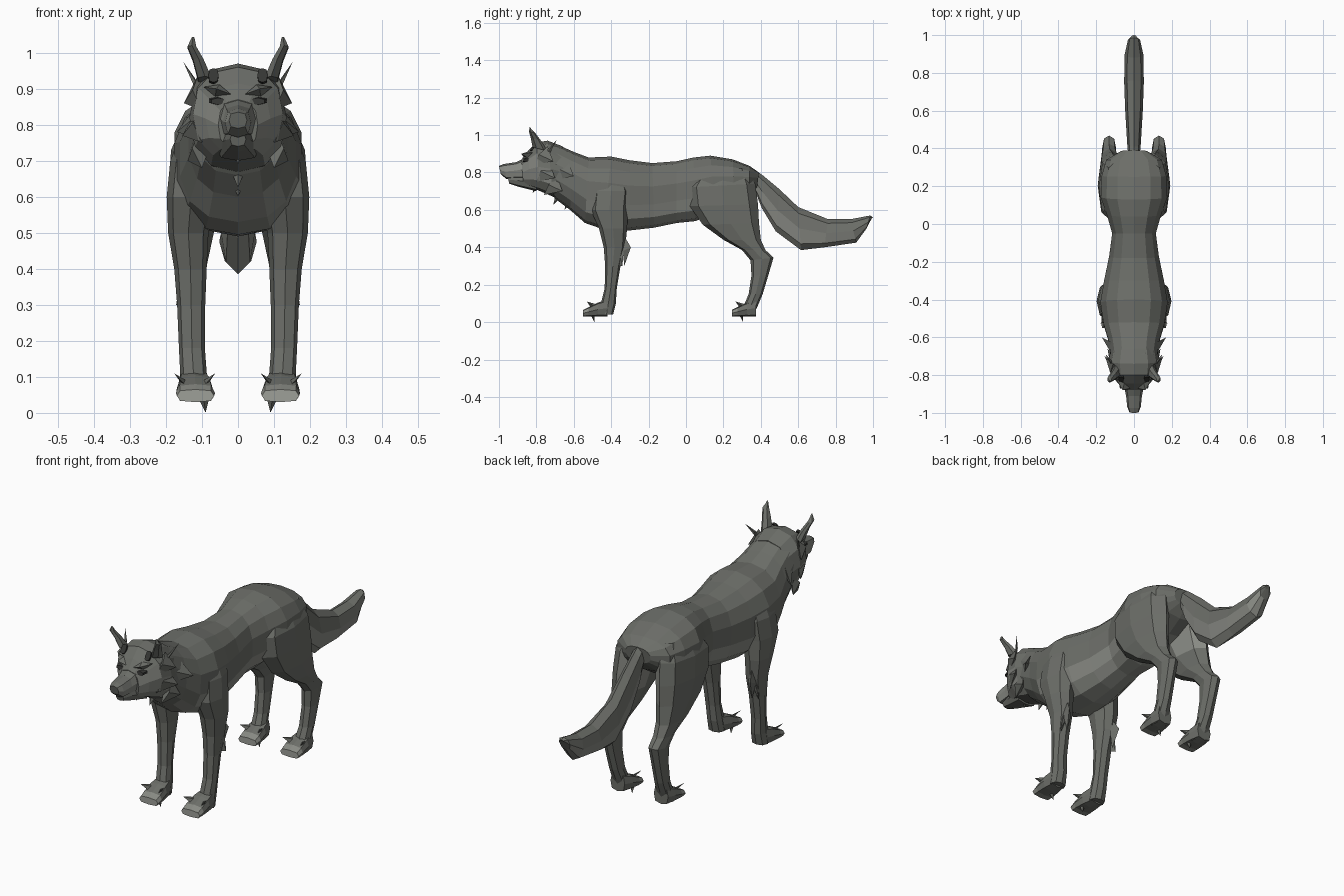
import bpy, bmesh, math
from mathutils import Vector


def material(name, rgb):
    m = bpy.data.materials.new(name)
    m.diffuse_color = (*rgb, 1)
    return m


MATS = [material("grey_fur", (0.15, 0.156, 0.14)),
        material("light_underfur", (0.25, 0.257, 0.232)),
        material("pale_toes", (0.34, 0.35, 0.315)),
        material("dark_eye", (0.035, 0.036, 0.033))]
FUR, LIGHT, PALE, DARK = range(4)


def finish(name, bm, rule):
    """Rule is a material index, or a function of face centre and normal."""
    bmesh.ops.recalc_face_normals(bm, faces=bm.faces)
    bm.normal_update()
    for f in bm.faces:
        f.material_index = rule(f.calc_center_median(), f.normal) if callable(rule) else rule
    me = bpy.data.meshes.new(name)
    bm.to_mesh(me)
    bm.free()
    for m in MATS:
        me.materials.append(m)
    ob = bpy.data.objects.new(name, me)
    bpy.context.collection.objects.link(ob)
    return ob


def loft(name, sections, sides=10, power=1.0, side=1, rule=FUR):
    """Section: (y, z of one edge, y, z of the opposite edge, centre x, half width)."""
    bm = bmesh.new()
    rings = []
    for y1, z1, y2, z2, cx, hw in sections:
        mid = Vector((cx * side, (y1 + y2) / 2, (z1 + z2) / 2))
        axis = Vector((0, (y1 - y2) / 2, (z1 - z2) / 2))
        ring = []
        for i in range(sides):
            a = 2 * math.pi * i / sides
            c, s = math.cos(a), math.sin(a)
            c = math.copysign(abs(c) ** power, c)
            s = math.copysign(abs(s) ** power, s)
            ring.append(bm.verts.new(mid + axis * c + Vector((hw * s, 0, 0))))
        rings.append(ring)
    for r, q in zip(rings, rings[1:]):
        for i in range(sides):
            j = (i + 1) % sides
            bm.faces.new((r[i], r[j], q[j], q[i]))
    bm.faces.new(rings[0])
    bm.faces.new(rings[-1][::-1])
    return finish(name, bm, rule)


def tuft(name, base_a, base_b, tip, thick=0.012, side=1, rule=FUR):
    """Thin pointed blade standing on the line a-b."""
    a, b, t = (Vector((p[0] * side, p[1], p[2])) for p in (base_a, base_b, tip))
    n = (b - a).cross(t - a).normalized() * thick
    mid = (a + b) / 2
    bm = bmesh.new()
    v = [bm.verts.new(p) for p in (a, mid + n, b, mid - n, t)]
    for i in range(4):
        bm.faces.new((v[i], v[(i + 1) % 4], v[4]))
    bm.faces.new(v[:4])
    return finish(name, bm, rule)


# Torso and neck, from the nape to the rump, with a light chest and belly
loft("torso", [
    (-0.76, 0.965, -0.74, 0.72, 0, 0.10), (-0.69, 0.95, -0.70, 0.66, 0, 0.125),
    (-0.60, 0.91, -0.62, 0.60, 0, 0.14), (-0.52, 0.88, -0.54, 0.53, 0, 0.165),
    (-0.40, 0.885, -0.44, 0.495, 0, 0.182), (-0.30, 0.865, -0.30, 0.49, 0, 0.162),
    (-0.18, 0.85, -0.17, 0.505, 0, 0.135), (-0.05, 0.86, -0.05, 0.53, 0, 0.118),
    (0.04, 0.88, 0.05, 0.54, 0, 0.145), (0.13, 0.89, 0.16, 0.58, 0, 0.18),
    (0.25, 0.87, 0.26, 0.62, 0, 0.175), (0.34, 0.835, 0.34, 0.67, 0, 0.15),
    (0.39, 0.80, 0.38, 0.72, 0, 0.07)], 14, 0.85,
    rule=lambda c, n: LIGHT if n.z < -0.25 and c.z < 0.64 else FUR)

# Skull with light cheeks
loft("head", [
    (-0.88, 0.87, -0.87, 0.73, 0, 0.055), (-0.845, 0.915, -0.83, 0.72, 0, 0.09),
    (-0.80, 0.96, -0.78, 0.70, 0, 0.125), (-0.74, 0.97, -0.71, 0.67, 0, 0.135),
    (-0.66, 0.94, -0.64, 0.66, 0, 0.12)], 12, 0.85,
    rule=lambda c, n: LIGHT if 0.71 < c.z < 0.86 and c.y < -0.7 and abs(c.x) > 0.03 else FUR)

# Muzzle: upper snout and lower jaw
loft("snout", [
    (-1.0, 0.835, -0.99, 0.79, 0, 0.025), (-0.975, 0.845, -0.96, 0.765, 0, 0.036),
    (-0.91, 0.855, -0.91, 0.765, 0, 0.042), (-0.82, 0.895, -0.82, 0.76, 0, 0.06)], 8, 0.7,
    rule=lambda c, n: LIGHT if abs(n.x) > 0.5 else FUR)
loft("lower_jaw", [
    (-0.955, 0.78, -0.945, 0.74, 0, 0.022), (-0.90, 0.79, -0.90, 0.725, 0, 0.035),
    (-0.80, 0.78, -0.80, 0.70, 0, 0.06)], 8, 0.7)

# Tail, a deep narrow brush with a light lower half
loft("tail", [
    (0.36, 0.82, 0.37, 0.70, 0, 0.03), (0.41, 0.785, 0.405, 0.61, 0, 0.035),
    (0.50, 0.71, 0.48, 0.485, 0, 0.04), (0.60, 0.615, 0.615, 0.385, 0, 0.047),
    (0.76, 0.55, 0.74, 0.40, 0, 0.052), (0.88, 0.55, 0.91, 0.425, 0, 0.05),
    (0.985, 0.57, 0.965, 0.50, 0, 0.032), (1.0, 0.56, 0.985, 0.545, 0, 0.012)], 8,
    rule=lambda c, n: LIGHT if n.z < -0.05 and c.y < 0.95 else FUR)

# Chest and throat fur points
for y, z in ((-0.82, 0.69), (-0.71, 0.625), (-0.65, 0.60)):
    tuft("throat_tuft", (0, y + 0.08, z + 0.08), (0, y + 0.02, z + 0.09), (0, y, z), 0.035)

for s, tag in ((1, "right"), (-1, "left")):
    # Front leg from shoulder to ankle
    loft("front_leg_" + tag, [
        (-0.45, 0.80, -0.34, 0.80, 0.11, 0.04), (-0.50, 0.70, -0.30, 0.70, 0.122, 0.066),
        (-0.51, 0.60, -0.31, 0.60, 0.13, 0.068), (-0.465, 0.50, -0.315, 0.50, 0.138, 0.056),
        (-0.44, 0.40, -0.325, 0.40, 0.132, 0.045), (-0.432, 0.30, -0.35, 0.30, 0.130, 0.039),
        (-0.435, 0.18, -0.37, 0.18, 0.128, 0.036), (-0.455, 0.10, -0.375, 0.10, 0.123, 0.037),
        (-0.46, 0.04, -0.39, 0.04, 0.122, 0.04)], 8, 0.85, s)
    # Hind leg from thigh over the hock to the ankle
    loft("hind_leg_" + tag, [
        (0.08, 0.82, 0.33, 0.82, 0.10, 0.045), (0.01, 0.72, 0.37, 0.74, 0.112, 0.074),
        (0.02, 0.62, 0.385, 0.63, 0.12, 0.072), (0.09, 0.52, 0.39, 0.53, 0.125, 0.063),
        (0.20, 0.44, 0.40, 0.44, 0.13, 0.05), (0.30, 0.385, 0.425, 0.385, 0.132, 0.04),
        (0.345, 0.33, 0.468, 0.345, 0.132, 0.036), (0.35, 0.25, 0.44, 0.25, 0.13, 0.033),
        (0.335, 0.15, 0.41, 0.15, 0.127, 0.033), (0.31, 0.09, 0.385, 0.09, 0.124, 0.037),
        (0.30, 0.035, 0.36, 0.035, 0.122, 0.038)], 8, 0.85, s,
        rule=lambda c, n: LIGHT if n.x * s < -0.5 and n.y > 0.1 and c.z > 0.5 else FUR)
    # Paws with pale toes, a claw and toe fur
    for part, y0 in (("front", -0.55), ("hind", 0.245)):
        loft(part + "_paw_" + tag, [
            (y0, 0.065, y0, 0.03, 0.118, 0.052), (y0 + 0.03, 0.08, y0 + 0.03, 0.03, 0.118, 0.054),
            (y0 + 0.08, 0.105, y0 + 0.08, 0.03, 0.12, 0.05),
            (y0 + 0.13, 0.12, y0 + 0.13, 0.03, 0.122, 0.04)], 8, 0.6, s,
            rule=lambda c, n: PALE if n.y < -0.8 else LIGHT if c.y < y0 + 0.05 else FUR)
        for x in (0.09, 0.15):
            tuft(part + "_toe_fur", (x, y0 + 0.04, 0.08), (x, y0 + 0.09, 0.09),
                 (x + (x - 0.12) * 0.9, y0 + 0.02, 0.11), 0.008, s)
        tuft(part + "_claw_" + tag, (0.08, y0 + 0.05, 0.04), (0.11, y0 + 0.05, 0.04),
             (0.09, y0 + 0.06, 0.0), 0.01, s)
    # Elbow and forearm fur
    tuft("elbow_tuft_" + tag, (0.14, -0.33, 0.30), (0.14, -0.33, 0.46), (0.155, -0.295, 0.40), 0.02, s)
    tuft("forearm_tuft_" + tag, (0.15, -0.36, 0.30), (0.15, -0.33, 0.42), (0.172, -0.34, 0.30), 0.012, s)
    # Ear leaning outward, and the fur behind it
    loft("ear_" + tag, [
        (-0.82, 0.935, -0.74, 0.915, 0.092, 0.022), (-0.83, 0.985, -0.775, 0.97, 0.11, 0.017),
        (-0.84, 1.02, -0.805, 1.01, 0.128, 0.014), (-0.835, 1.045, -0.825, 1.03, 0.125, 0.005)], 6, 1, s)
    tuft("ear_fur_" + tag, (0.11, -0.76, 0.88), (0.12, -0.72, 0.93), (0.152, -0.69, 0.975), 0.012, s)
    # Cheek ruff
    for y, z, x in ((-0.70, 0.77, 0.155), (-0.66, 0.70, 0.14), (-0.71, 0.86, 0.15), (-0.60, 0.78, 0.17)):
        tuft("cheek_ruff_" + tag, (0.10, y - 0.10, z - 0.02), (0.11, y - 0.03, z + 0.08),
             (x, y, z), 0.025, s)
    # Brow, eye hollow below it and dark mark above it
    tuft("brow_" + tag, (0.02, -0.87, 0.885), (0.095, -0.82, 0.905), (0.06, -0.88, 0.90), 0.018, s)
    loft("eye_" + tag, [(-0.868, 0.875, -0.872, 0.855, 0.055, 0.022),
                        (-0.83, 0.88, -0.83, 0.855, 0.06, 0.026)], 6, 1, s, DARK)
    loft("brow_mark_" + tag, [(-0.809, 0.957, -0.835, 0.918, 0.068, 0.014),
                              (-0.80, 0.952, -0.825, 0.913, 0.068, 0.014)], 8, 0.6, s, DARK)
